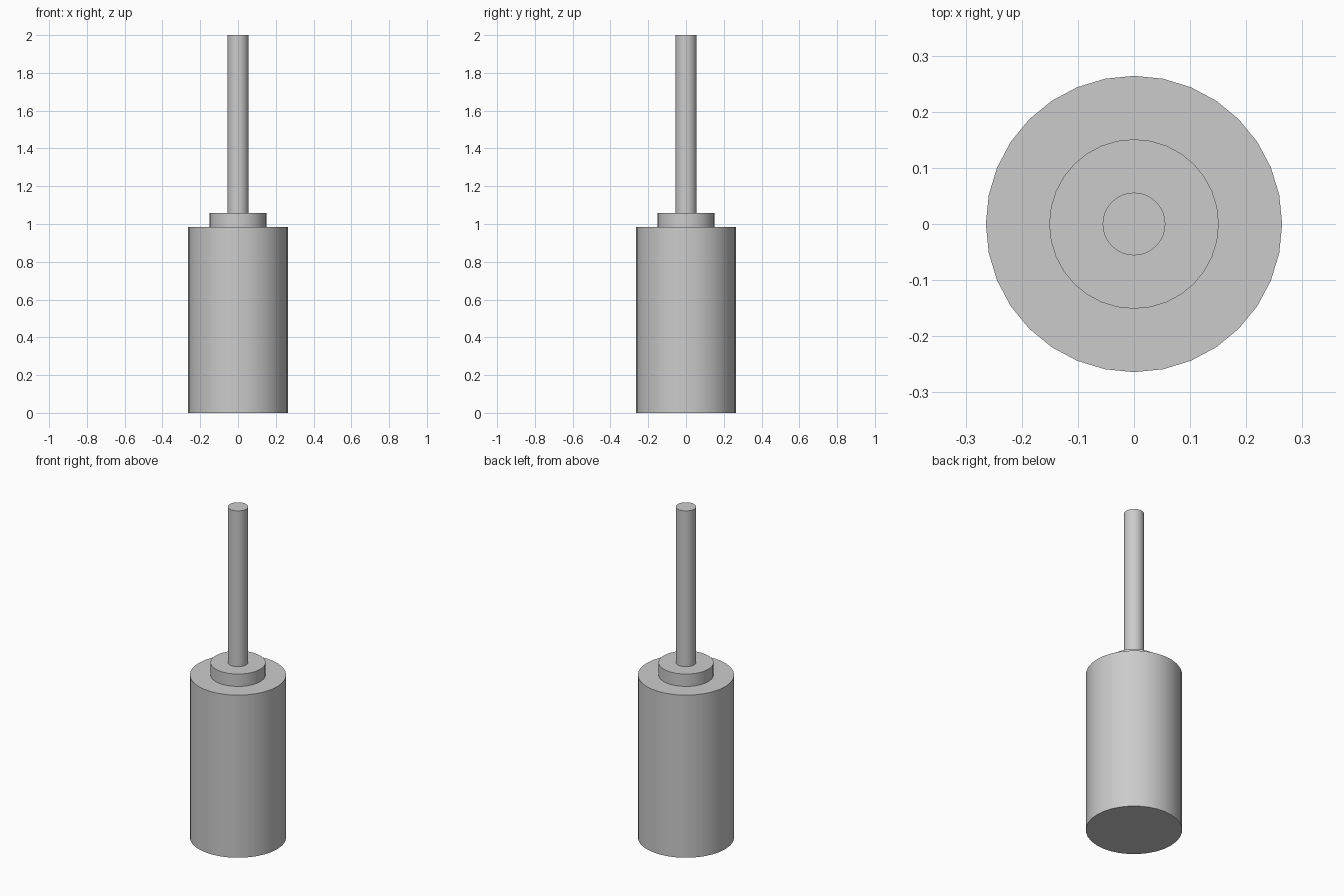
import bpy
import math

if "Cube" in bpy.data.objects:
    bpy.data.objects.remove(bpy.data.objects["Cube"])


def cylinder(name, radius, z0, z1, sides):
    bpy.ops.mesh.primitive_cylinder_add(vertices=sides, radius=radius, depth=z1 - z0,
                                        location=(0, 0, (z0 + z1) / 2))
    obj = bpy.context.object
    obj.name = name
    bpy.ops.object.shade_smooth_by_angle(angle=math.radians(30))
    return obj


# Main body, stepped collar and thin rod stacked on one axis
cylinder("body", 0.264, 0.0, 0.983, 32)
cylinder("collar", 0.151, 0.983, 1.058, 32)
cylinder("rod", 0.056, 1.058, 2.0, 32)
